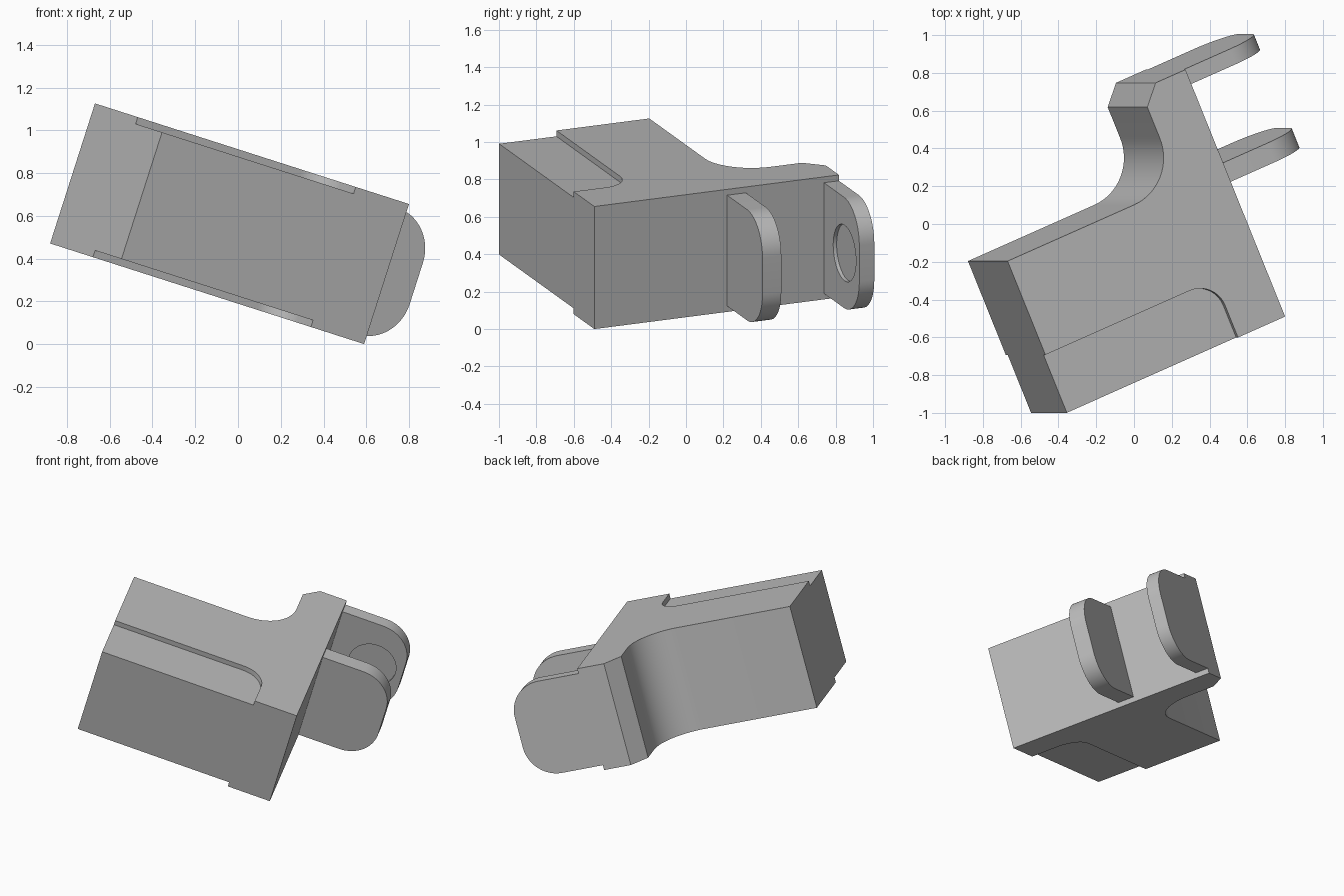
import bpy
import bmesh
from math import cos, sin, pi, radians
from mathutils import Matrix, Vector

cube = bpy.data.objects.get("Cube")
if cube:
    bpy.data.objects.remove(cube, do_unlink=True)

# Tilted frame: along the length, towards the lugs' rear, and through the thickness
ORIGIN = Vector((0.80, -0.49, 0.655))
N = Vector((0.305, 0, 0.952)).normalized()
U = Vector((0.877, 0.39, -0.281))
U = (U - N * U.dot(N)).normalized()
V = N.cross(U)
FRAME = Matrix.Translation(ORIGIN) @ Matrix((U, V, N)).transposed().to_4x4()

THICK = 0.688
STEP = 0.033
LENGTH = 1.306

grey = bpy.data.materials.new("plain_grey")
grey.use_nodes = True
grey.diffuse_color = (0.5, 0.5, 0.5, 1)
grey.node_tree.nodes["Principled BSDF"].inputs["Base Color"].default_value = (0.5, 0.5, 0.5, 1)


def arc(cx, cy, r, start, end, steps=16):
    angles = [radians(start + (end - start) * i / steps) for i in range(steps + 1)]
    return [(cx + r * cos(a), cy + r * sin(a)) for a in angles]


def prism(name, profile, lo, hi, axis="n"):
    """Extrude a profile through the thickness (n) or across the lugs (v)."""
    def place(a, b, d):
        return (a, b, d) if axis == "n" else (a, d, b)
    bm = bmesh.new()
    base = bm.faces.new([bm.verts.new(place(a, b, lo)) for a, b in profile])
    ext = bmesh.ops.extrude_face_region(bm, geom=[base])
    moved = [g for g in ext["geom"] if isinstance(g, bmesh.types.BMVert)]
    bmesh.ops.translate(bm, verts=moved, vec=place(0, 0, hi - lo))
    bmesh.ops.recalc_face_normals(bm, faces=bm.faces)
    mesh = bpy.data.meshes.new(name)
    bm.to_mesh(mesh)
    bm.free()
    mesh.materials.append(grey)
    obj = bpy.data.objects.new(name, mesh)
    obj.matrix_world = FRAME
    bpy.context.collection.objects.link(obj)
    return obj


def cut(target, cutter):
    """Subtract the cutter, apply the result and remove the cutter."""
    cutter.hide_render = True
    mod = target.modifiers.new("cut", "BOOLEAN")
    mod.operation = "DIFFERENCE"
    mod.solver = "EXACT"
    mod.object = cutter
    bpy.context.view_layer.update()
    deps = bpy.context.evaluated_depsgraph_get()
    mesh = bpy.data.meshes.new_from_object(target.evaluated_get(deps))
    target.modifiers.clear()
    target.data = mesh
    bpy.data.objects.remove(cutter, do_unlink=True)


# Main block: long body with a filleted, chamfered rear arm
body_profile = [(0, 0), (0, 1.42), (-0.18, 1.42), (-0.273, 1.32)]
body_profile += arc(-0.543, 1.142, 0.27, 0, -90)
body_profile += [(-LENGTH, 0.872), (-LENGTH, 0)]
block = prism("block", body_profile, -THICK, 0)

# Shallow round-ended recess on the top and the underside
recess_profile = [(-LENGTH - 0.1, -0.1), (-0.284, -0.1)]
recess_profile += arc(-0.434, 0.183, 0.15, 0, 90)
recess_profile += [(-LENGTH - 0.1, 0.333)]
for lo, hi in ((-STEP, 0.1), (-THICK - 0.1, -THICK + STEP)):
    cut(block, prism("recess_cutter", recess_profile, lo, hi))

# Two round-cornered lugs on the end face
REACH, R = 0.485, 0.21
top, low = -STEP, STEP - THICK
lug_profile = [(0, low)] + arc(REACH - R, low + R, R, -90, 0)
lug_profile += arc(REACH - R, top - R, R, 0, 90) + [(0, top)]
front_lug = prism("front_lug", lug_profile, 0.771, 0.88, "v")
rear_lug = prism("rear_lug", lug_profile, 1.333, 1.42, "v")

# Blind round pocket in the inner face of the rear lug
pocket = arc(0.283, -THICK / 2, 0.156, 0, 360, 40)[:-1]
cut(rear_lug, prism("pocket_cutter", pocket, 1.25, 1.353, "v"))

# Smooth the curved walls, keep edges crisp
bpy.ops.object.select_all(action="DESELECT")
for obj in (block, front_lug, rear_lug):
    obj.select_set(True)
bpy.context.view_layer.objects.active = block
bpy.ops.object.shade_smooth_by_angle(angle=pi / 6)
